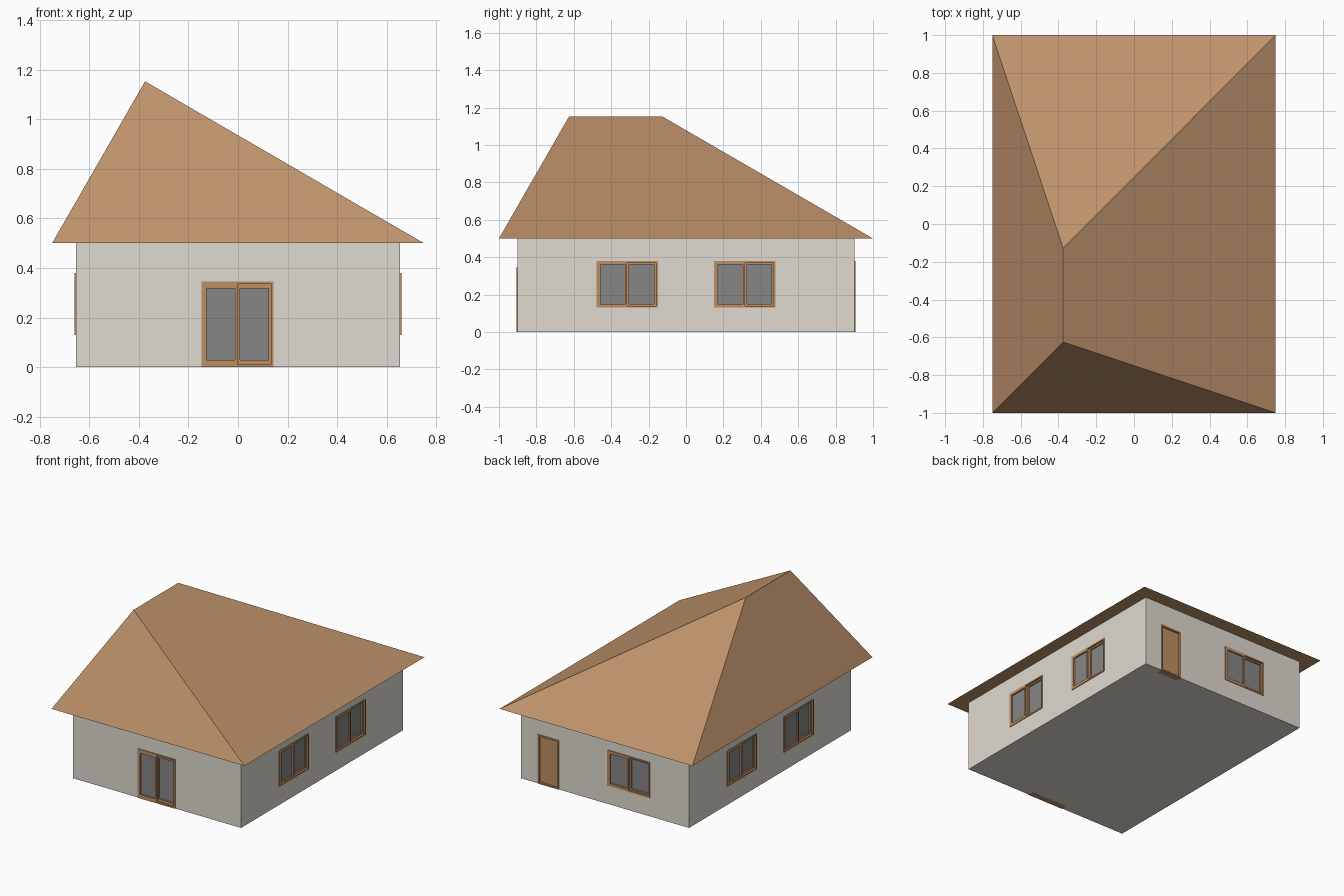
import bpy, bmesh, math
from mathutils import Matrix, Vector

if "Cube" in bpy.data.objects:
    bpy.data.objects.remove(bpy.data.objects["Cube"])


def srgb(r, g, b):
    return tuple(((c / 255 + 0.055) / 1.055) ** 2.4 for c in (r, g, b)) + (1,)


def material(name, *rgb):
    m = bpy.data.materials.new(name)
    m.diffuse_color = srgb(*rgb)
    m.use_nodes = True
    m.node_tree.nodes["Principled BSDF"].inputs["Base Color"].default_value = m.diffuse_color
    return m


WALL = material("warm_white_wall", 224, 218, 208)
ROOF = material("tan_roof", 190, 146, 106)
WOOD = material("wood", 190, 143, 98)
GLASS = material("grey_glass", 134, 134, 134)

HX, HY, H = 0.654, 0.9, 0.5      # wall half sizes and height
OUT = 0.005                      # how far frames stand proud of the wall
POCKET = 0.04                    # depth of the wall openings


def make(name, bm, mats):
    bmesh.ops.recalc_face_normals(bm, faces=bm.faces[:])
    me = bpy.data.meshes.new(name)
    bm.to_mesh(me)
    bm.free()
    for m in mats:
        me.materials.append(m)
    ob = bpy.data.objects.new(name, me)
    bpy.context.collection.objects.link(ob)
    return ob


def box(bm, x, y, z, mat=0):
    """Add a box given (min, max) pairs."""
    size = [b - a for a, b in (x, y, z)]
    mid = Vector([(a + b) / 2 for a, b in (x, y, z)])
    r = bmesh.ops.create_cube(bm, size=1, matrix=Matrix.Translation(mid) @ Matrix.Diagonal((*size, 1)))
    for f in {f for v in r["verts"] for f in v.link_faces}:
        f.material_index = mat


def ring(bm, x, y, z, side, top, bottom):
    """Rectangular frame of four bars."""
    box(bm, (x[0], x[0] + side), y, z)
    box(bm, (x[1] - side, x[1]), y, z)
    inner = (x[0] + side, x[1] - side)
    box(bm, inner, y, (z[1] - top, z[1]))
    box(bm, inner, y, (z[0], z[0] + bottom))


def wall_matrix(turn, u):
    """Local frame on a wall: x along it, -y outwards."""
    dist = HY if turn % 2 == 0 else HX
    return Matrix.Rotation(turn * math.pi / 2, 4, "Z") @ Matrix.Translation((u, -dist, 0))


def sliding(name, turn, u, w, z0, z1, side, top, bottom):
    """Frame with a flush leaf and a set-back leaf, both glazed."""
    bm = bmesh.new()
    b, h = 0.01, w / 2
    ring(bm, (-h, h), (-OUT, POCKET), (z0, z1), b, b, b)
    for x, front in (((-h + b, 0), -OUT), ((0, h - b), 0.008)):
        z = (z0 + b, z1 - b)
        ring(bm, x, (front, front + 0.025), z, side, top, bottom)
        box(bm, (x[0] + side, x[1] - side), (front + 0.01, front + 0.015),
            (z[0] + bottom, z[1] - top), 1)
    bm.transform(wall_matrix(turn, u))
    make(name, bm, (WOOD, GLASS))


def panel_door(name, turn, u, w, z1):
    bm = bmesh.new()
    ring(bm, (-w / 2, w / 2), (-OUT, POCKET), (0, z1), 0.012, 0.012, 0.01)
    box(bm, (-w / 2 + 0.012, w / 2 - 0.012), (0.008, 0.03), (0.01, z1 - 0.012))
    bm.transform(wall_matrix(turn, u))
    make(name, bm, (WOOD,))


# Openings: name, wall quarter turn, position along wall, width, bottom, top
openings = [
    ("front_sliding_door", 0, -0.002, 0.29, 0.0, 0.345),
    ("back_window", 2, 0.185, 0.33, 0.13, 0.38),
    ("back_door", 2, -0.44, 0.165, 0.0, 0.345),
]
for side, turn in (("right", 1), ("left", 3)):
    for i, u in enumerate((-0.315, 0.315)):
        openings.append((f"{side}_window_{i + 1}", turn, u, 0.328, 0.13, 0.38))

# Walls with pockets cut for every opening
bm = bmesh.new()
box(bm, (-HX, HX), (-HY, HY), (0, H))
walls = make("walls", bm, (WALL,))
bm = bmesh.new()
for _, turn, u, w, z0, z1 in openings:
    part = bmesh.new()
    box(part, (-w / 2, w / 2), (-0.05, POCKET), (z0 if z0 else -0.05, z1))
    part.transform(wall_matrix(turn, u))
    tmp = bpy.data.meshes.new("tmp")
    part.to_mesh(tmp)
    part.free()
    bm.from_mesh(tmp)
    bpy.data.meshes.remove(tmp)
cutter = make("opening_cutter", bm, (WALL,))
cutter.hide_render = True
mod = walls.modifiers.new("openings", "BOOLEAN")
mod.operation, mod.solver, mod.object = "DIFFERENCE", "EXACT", cutter
dg = bpy.context.evaluated_depsgraph_get()
cut_mesh = bpy.data.meshes.new_from_object(walls.evaluated_get(dg))
walls.modifiers.clear()
walls.data = cut_mesh
bpy.data.objects.remove(cutter)

# Doors and windows
for name, turn, u, w, z0, z1 in openings:
    if name == "back_door":
        panel_door(name, turn, u, w, z1)
    elif z0 == 0:
        sliding(name, turn, u, w, z0, z1, 0.01, 0.017, 0.018)
    else:
        sliding(name, turn, u, w, z0, z1, 0.011, 0.01, 0.01)

# Hipped roof with an off-centre ridge and flat soffit
bm = bmesh.new()
a, b, c, d = [bm.verts.new((x, y, H)) for x, y in ((-0.75, -1), (0.75, -1), (0.75, 1), (-0.75, 1))]
p, q = [bm.verts.new((-0.375, y, 1.153)) for y in (-0.625, -0.128)]
for f in ((a, b, p), (b, c, q, p), (c, d, q), (d, a, p, q), (a, d, c, b)):
    bm.faces.new(f)
make("roof", bm, (ROOF,))
